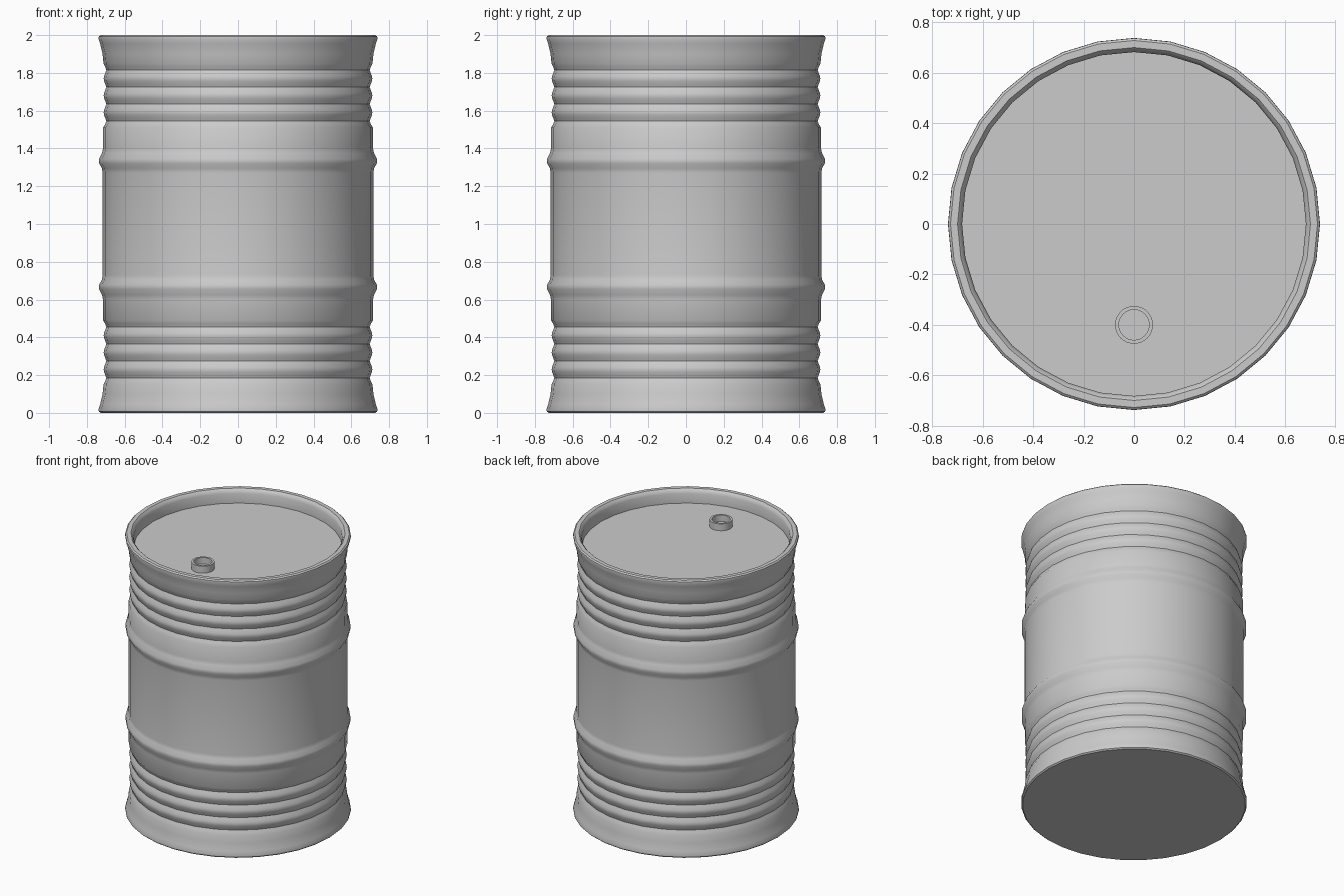
import bpy, bmesh, math

if "Cube" in bpy.data.objects:
    bpy.data.objects.remove(bpy.data.objects["Cube"])

SIDES = 32


def lathe(name, profile, sides, location=(0, 0, 0), angle=40):
    """Revolve an (r, z) profile about z; r = 0 ends become poles."""
    bm = bmesh.new()
    rings = []
    for r, z in profile:
        if r == 0:
            rings.append([bm.verts.new((0, 0, z))] * sides)
        else:
            rings.append([bm.verts.new((r * math.sin(math.tau * i / sides),
                                        r * math.cos(math.tau * i / sides), z))
                          for i in range(sides)])
    for a, b in zip(rings, rings[1:]):
        for i in range(sides):
            j = (i + 1) % sides
            bm.faces.new(list(dict.fromkeys((a[i], a[j], b[j], b[i]))))
    bmesh.ops.recalc_face_normals(bm, faces=bm.faces[:])
    mesh = bpy.data.meshes.new(name)
    bm.to_mesh(mesh)
    bm.free()
    obj = bpy.data.objects.new(name, mesh)
    obj.location = location
    bpy.context.collection.objects.link(obj)
    bpy.ops.object.select_all(action='DESELECT')
    obj.select_set(True)
    bpy.context.view_layer.objects.active = obj
    bpy.ops.object.shade_smooth_by_angle(angle=math.radians(angle))
    return obj


# Upper half of the wall: hoop, shoulder, four grooves, flared rim
half = [(0.717, 1.27), (0.72, 1.295), (0.735, 1.32), (0.735, 1.345),
        (0.72, 1.375), (0.715, 1.40), (0.714, 1.51)]
for k in range(4):
    g = 1.545 + 0.09 * k
    half += [(0.703, g - 0.016), (0.697, g), (0.703, g + 0.016)]
    if k < 3:
        half += [(0.709, g + 0.032), (0.711, g + 0.045), (0.709, g + 0.058)]
half += [(0.712, 1.85), (0.717, 1.90), (0.73, 1.955), (0.738, 1.98), (0.737, 1.992)]

# Mirror the wall about mid height, then close it with a base and a sunken lid
lower = [(r, 2 - z) for r, z in reversed(half)]
base = [(0, 0), (0.728, 0)]
lid = [(0.728, 2.0), (0.70, 2.0), (0.69, 1.99), (0.682, 1.97), (0.682, 1.90), (0, 1.90)]
lathe("barrel_body", base + lower + half + lid, SIDES)

# Hollow filler neck on the lid
lathe("filler_neck", [(0.075, 1.895), (0.075, 1.95), (0.06, 1.95), (0.06, 1.905), (0, 1.905)],
      SIDES, (0, -0.4, 0))
